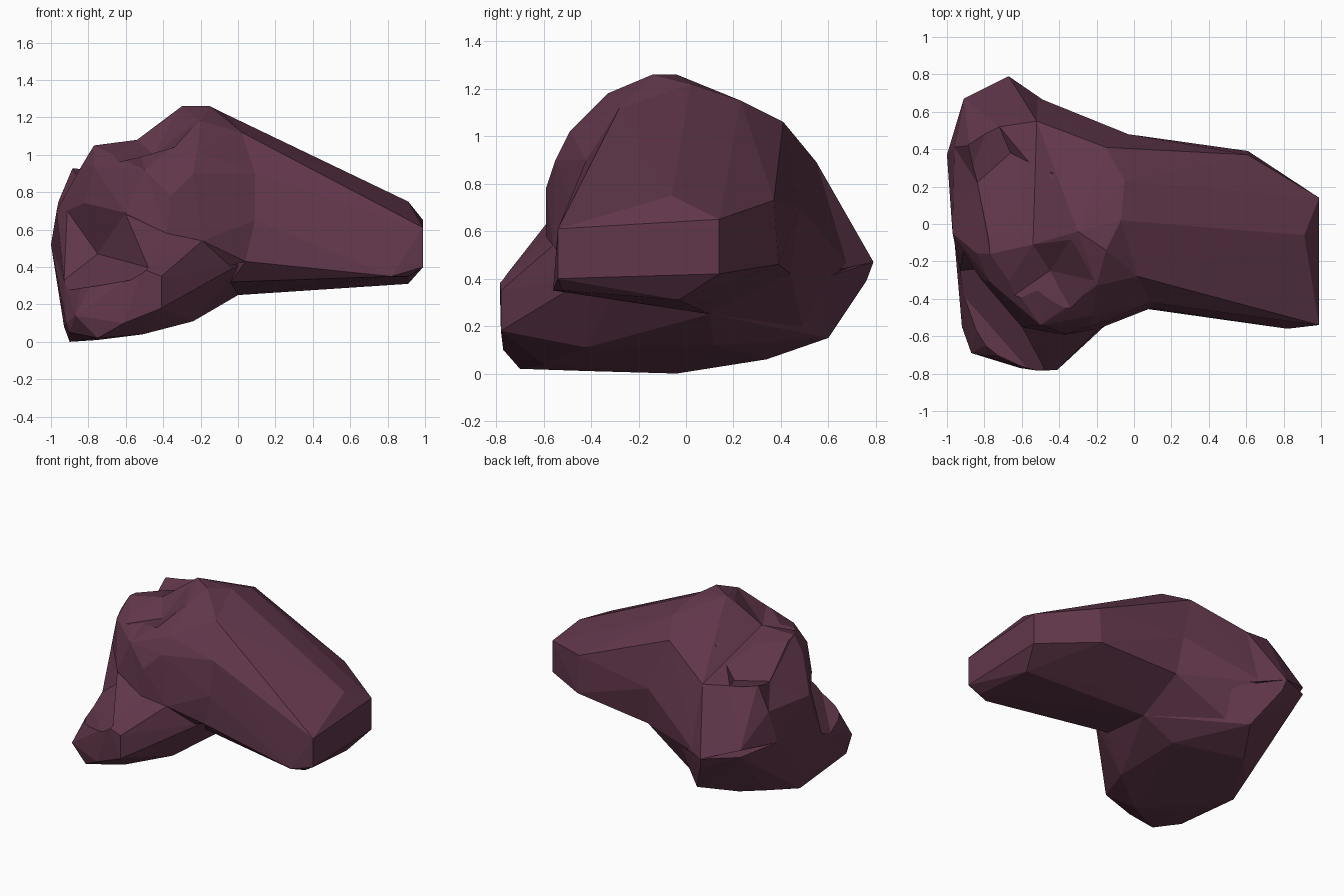
import bpy, bmesh
from mathutils import Vector

mat = bpy.data.materials.new("dark_plum_stone")
mat.diffuse_color = (0.12, 0.038, 0.07, 1)


def hull(name, points):
    """Faceted boulder chunk: convex hull around a few corner points."""
    bm = bmesh.new()
    for p in points:
        bm.verts.new(p)
    res = bmesh.ops.convex_hull(bm, input=bm.verts)
    loose = {v for v in res["geom_interior"] + res["geom_unused"]
             if isinstance(v, bmesh.types.BMVert)}
    bmesh.ops.delete(bm, geom=list(loose), context="VERTS")
    bmesh.ops.recalc_face_normals(bm, faces=bm.faces)
    me = bpy.data.meshes.new(name)
    bm.to_mesh(me)
    bm.free()
    me.materials.append(mat)
    ob = bpy.data.objects.new(name, me)
    bpy.context.collection.objects.link(ob)
    return ob


def combine(target, tool, operation):
    mod = target.modifiers.new("combine", "BOOLEAN")
    mod.operation = operation
    mod.solver = "EXACT"
    mod.object = tool
    bpy.context.view_layer.objects.active = target
    bpy.ops.object.modifier_apply(modifier=mod.name)
    bpy.data.objects.remove(tool)


def dent(target, apex, rim):
    """Chip a pit whose deepest point is apex and whose cone passes the rim."""
    a = Vector(apex)
    cone = [a] + [a + (Vector(r) - a) * 1.5 for r in rim]
    combine(target, hull("chip", cone), "DIFFERENCE")


# long overhanging spur toward +x
spur = hull("spur", [
    (0.99, -0.54, 0.40), (0.99, -0.54, 0.61), (0.99, 0.14, 0.42), (0.99, 0.14, 0.65),
    (0.91, -0.06, 0.75), (0.91, -0.52, 0.35), (0.91, -0.03, 0.31), (0.82, -0.56, 0.35),
    (0.61, 0.39, 0.46), (0.61, 0.37, 0.73), (0.40, 0.12, 0.31),
    (0.09, -0.45, 0.65), (0.04, -0.45, 0.43), (0.09, -0.42, 0.90), (0.02, -0.28, 1.12),
    (-0.07, 0.02, 1.22), (-0.05, 0.23, 1.15), (-0.15, 0.41, 1.06),
    (-0.03, 0.48, 0.70), (0.00, 0.44, 0.42), (0.00, 0.10, 0.25), (-0.04, -0.32, 0.32),
    (-0.02, 0.33, 0.38), (-0.25, 0.0, 0.5)])

# tall peak where spur and body meet
peak = hull("peak", [
    (-0.15, -0.14, 1.26), (-0.30, -0.04, 1.26), (-0.07, 0.02, 1.22), (-0.05, 0.23, 1.15),
    (-0.15, 0.41, 1.06), (-0.20, -0.33, 1.18), (0.02, -0.28, 1.12), (-0.34, -0.45, 1.04),
    (-0.22, -0.49, 1.02), (0.09, -0.42, 0.90), (0.09, -0.45, 0.65), (0.04, -0.45, 0.43),
    (-0.24, -0.55, 0.90), (-0.36, -0.59, 0.78), (-0.19, -0.56, 0.54), (-0.38, -0.59, 0.58),
    (-0.50, -0.54, 0.92), (-0.54, -0.11, 1.08), (-0.52, 0.55, 0.89),
    (-0.03, 0.48, 0.70), (0.00, 0.44, 0.42), (-0.35, 0.57, 0.40), (-0.40, -0.40, 0.30)])

# broad left shoulder
shoulder = hull("shoulder", [
    (-0.77, -0.16, 1.05), (-0.54, -0.11, 1.08), (-0.52, 0.55, 0.89), (-0.72, 0.52, 0.92),
    (-0.64, -0.38, 0.96), (-0.50, -0.54, 0.92), (-0.77, -0.31, 0.94), (-0.89, -0.05, 0.93),
    (-0.88, 0.42, 0.94), (-0.96, 0.41, 0.75), (-0.97, -0.05, 0.70), (-1.0, 0.37, 0.52),
    (-0.87, -0.17, 0.64), (-0.60, -0.55, 0.69), (-0.38, -0.59, 0.58), (-0.93, -0.25, 0.33),
    (-0.67, 0.79, 0.47), (-0.91, 0.67, 0.55), (-0.35, 0.57, 0.42), (-0.40, -0.40, 0.30)])

# flaring base with the front toe
base = hull("base", [
    (-0.41, -0.78, 0.35), (-0.51, -0.785, 0.39), (-0.66, -0.71, 0.38), (-0.83, -0.52, 0.35),
    (-0.41, -0.78, 0.18), (-0.61, -0.77, 0.10), (-0.75, -0.70, 0.02), (-0.87, -0.69, 0.14),
    (-0.90, -0.58, 0.05), (-0.92, -0.55, 0.10), (-0.93, -0.25, 0.33), (-0.51, -0.60, 0.04),
    (-0.24, -0.42, 0.11), (-0.24, 0.12, 0.12), (-0.93, -0.04, 0.08), (-0.90, -0.04, 0.0),
    (-0.75, -0.40, 0.01), (-0.67, 0.34, 0.06), (-0.80, 0.20, 0.05), (-0.51, 0.60, 0.15),
    (-0.91, 0.67, 0.50), (-0.67, 0.79, 0.47), (-0.65, 0.76, 0.39), (-1.0, 0.37, 0.52),
    (-0.35, 0.57, 0.40), (-0.19, -0.56, 0.54), (-0.38, -0.59, 0.58), (-0.18, 0.34, 0.38),
    (-0.04, -0.32, 0.32), (0.0, -0.40, 0.41), (0.0, 0.10, 0.25), (-0.60, -0.55, 0.68)])

# neck filling the back between body and spur
neck = hull("neck", [
    (-0.35, 0.57, 0.40), (-0.55, 0.69, 0.45), (-0.52, 0.55, 0.89), (-0.15, 0.41, 1.06),
    (-0.03, 0.48, 0.70), (0.0, 0.44, 0.42), (-0.02, 0.33, 0.38), (0.0, 0.10, 0.25),
    (-0.24, 0.12, 0.12), (-0.45, 0.50, 0.16), (-0.4, 0.1, 0.6)])

# fuse the chunks into a single boulder
for part in (peak, shoulder, base, neck):
    combine(spur, part, "UNION")

# saddle on the left flank
dent(spur, (-0.84, 0.22, 0.86), [(-0.88, 0.42, 0.94), (-0.80, 0.24, 1.0), (-0.77, -0.16, 1.05),
                                 (-0.89, -0.05, 0.93), (-0.97, -0.05, 0.70), (-0.96, 0.41, 0.75)])
# shallow basin on top behind it
dent(spur, (-0.66, 0.38, 0.89), [(-0.84, 0.22, 0.87), (-0.88, 0.42, 0.94), (-0.72, 0.52, 0.92),
                                 (-0.50, 0.30, 1.0), (-0.70, 0.0, 1.04)])
# hollow beside the peak
dent(spur, (-0.45, -0.25, 1.0), [(-0.64, -0.38, 0.96), (-0.34, -0.45, 1.04),
                                 (-0.22, -0.30, 1.18), (-0.32, -0.06, 1.25), (-0.54, -0.11, 1.08)])
# notch above the toe
dent(spur, (-0.75, -0.23, 0.47), [(-0.60, -0.55, 0.69), (-0.49, -0.75, 0.40), (-0.66, -0.70, 0.37),
                                  (-0.83, -0.52, 0.35), (-0.93, -0.25, 0.33), (-0.87, -0.17, 0.64)])
spur.name = "boulder"
